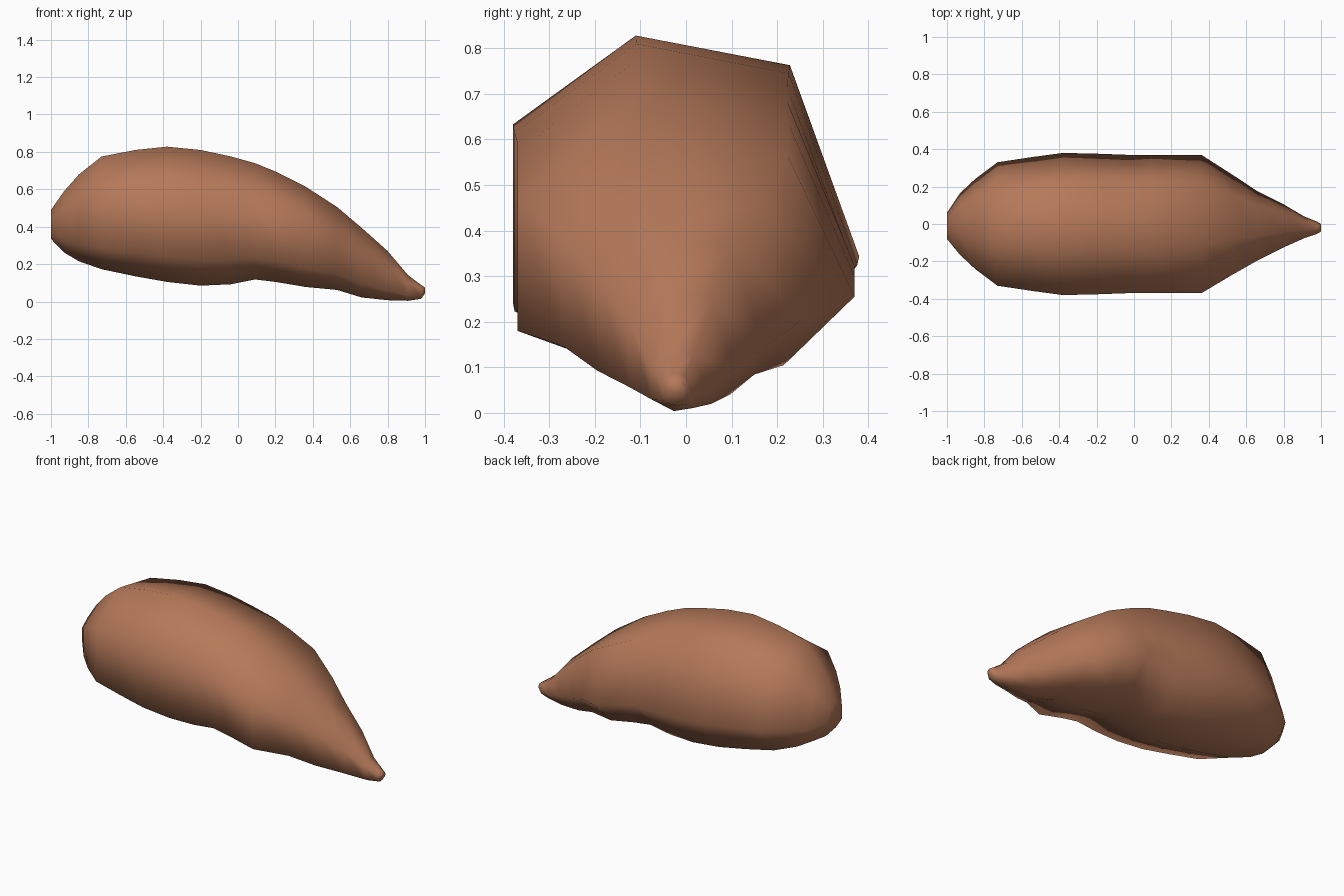
import bpy, bmesh

if "Cube" in bpy.data.objects:
    bpy.data.objects.remove(bpy.data.objects["Cube"])

# Seven-sided cross-section: y as share of half width, z as share of height
section = [(-.29, 1), (-1, .73), (-1, .19), (-.15, 0), (.58, .05), (1, .33), (.6, .91)]

# Stations along the body: x, bottom z, top z, half width, y centre
stations = [
    (-1.0, .335, .49, .07, -.01), (-.93, .262, .59, .165, 0), (-.85, .215, .68, .24, 0),
    (-.73, .173, .775, .33, 0), (-.55, .135, .81, .357, 0), (-.38, .105, .828, .38, 0),
    (-.2, .085, .81, .376, 0), (-.04, .092, .776, .37, 0), (.09, .118, .74, .37, 0),
    (.2, .105, .695, .37, 0), (.36, .078, .615, .37, 0), (.53, .062, .505, .265, -.004),
    (.66, .022, .395, .185, -.01), (.8, .007, .27, .115, -.01),
    (.91, .004, .14, .058, -.018), (.98, .015, .088, .032, -.02), (1.0, .045, .075, .02, -.02)]

# Tapered body: loft the section through the stations
bm = bmesh.new()
rings = [[bm.verts.new((x, yc + sy * w, lo + sz * (hi - lo))) for sy, sz in section]
         for x, lo, hi, w, yc in stations]
n = len(section)
for a, b in zip(rings, rings[1:]):
    for i in range(n):
        j = (i + 1) % n
        bm.faces.new((a[i], a[j], b[j], b[i]))
bm.faces.new(rings[0])
bm.faces.new(rings[-1])
bmesh.ops.recalc_face_normals(bm, faces=bm.faces)
for f in bm.faces:
    f.smooth = True
mesh = bpy.data.meshes.new("curved_body")
bm.to_mesh(mesh)
bm.free()

# Single brown colour
brown = bpy.data.materials.new("warm_brown")
brown.diffuse_color = (.46, .19, .1, 1)
brown.use_nodes = True
brown.node_tree.nodes["Principled BSDF"].inputs["Base Color"].default_value = brown.diffuse_color
mesh.materials.append(brown)
body = bpy.data.objects.new("curved_body", mesh)
bpy.context.collection.objects.link(body)
